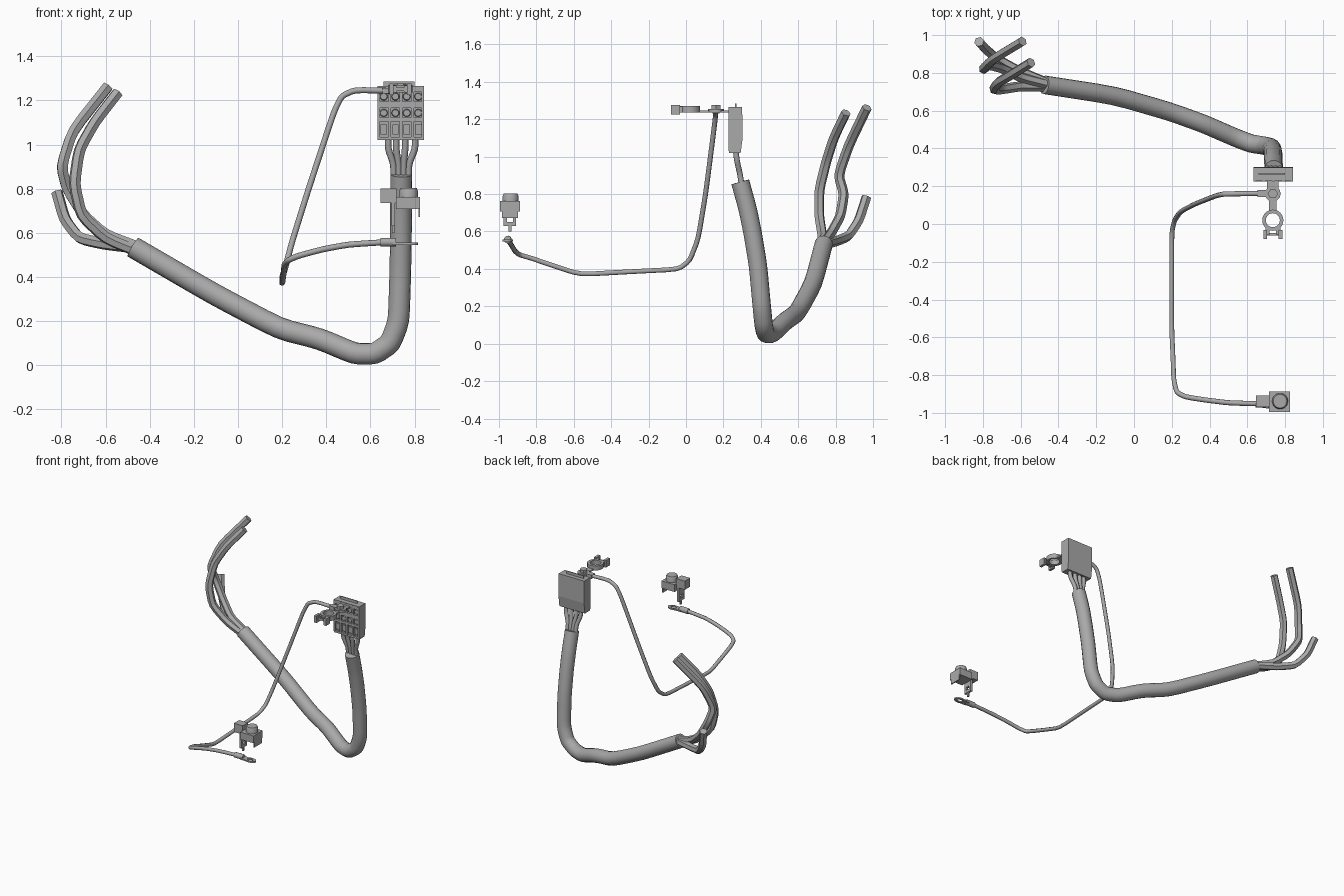
import bpy, bmesh, math
from mathutils import Vector, Matrix

if "Cube" in bpy.data.objects:
    bpy.data.objects.remove(bpy.data.objects["Cube"])

grey = bpy.data.materials.new("grey")
grey.diffuse_color = (0.4, 0.4, 0.4, 1)
grey.use_nodes = True
grey.node_tree.nodes["Principled BSDF"].inputs["Base Color"].default_value = grey.diffuse_color


def finish(name, bm, smooth=True):
    bmesh.ops.recalc_face_normals(bm, faces=bm.faces)
    me = bpy.data.meshes.new(name)
    bm.to_mesh(me)
    bm.free()
    me.materials.append(grey)
    ob = bpy.data.objects.new(name, me)
    bpy.context.collection.objects.link(ob)
    if smooth:
        bpy.ops.object.select_all(action='DESELECT')
        ob.select_set(True)
        bpy.context.view_layer.objects.active = ob
        bpy.ops.object.shade_smooth_by_angle(angle=math.radians(50))
    return ob


def rounded(pts, steps=2):
    """Cut the corners of a path so that bends are soft."""
    pts = [Vector(p) for p in pts]
    out = [pts[0]]
    for a, b, c in zip(pts, pts[1:], pts[2:]):
        p, q = b.lerp(a, 0.25), b.lerp(c, 0.25)
        for i in range(steps + 1):
            t = i / steps
            out.append(p.lerp(b, t).lerp(b.lerp(q, t), t))
    return out + [pts[-1]]


def tube(name, pts, r, sides, steps=2):
    """Sweep a round section along a path, capped at both ends."""
    pts = rounded(pts, steps)
    bm = bmesh.new()
    rings, t0, u = [], None, None
    for i, p in enumerate(pts):
        t = (pts[min(i + 1, len(pts) - 1)] - pts[max(i - 1, 0)]).normalized()
        if u is None:
            u = t.orthogonal().normalized()
        else:
            u = t0.rotation_difference(t) @ u
        v = t.cross(u)
        rings.append([bm.verts.new(p + r * (math.cos(a) * u + math.sin(a) * v))
                      for a in (math.tau * k / sides for k in range(sides))])
        t0 = t
    for a, b in zip(rings, rings[1:]):
        for k in range(sides):
            m = (k + 1) % sides
            bm.faces.new((a[k], a[m], b[m], b[k]))
    bm.faces.new(rings[0])
    bm.faces.new(rings[-1])
    return finish(name, bm)


def boxes(name, *spans):
    """One object from boxes given as (x0, x1, y0, y1, z0, z1)."""
    bm = bmesh.new()
    for x0, x1, y0, y1, z0, z1 in spans:
        m = (Matrix.Translation(((x0 + x1) / 2, (y0 + y1) / 2, (z0 + z1) / 2))
             @ Matrix.Diagonal((x1 - x0, y1 - y0, z1 - z0, 1)))
        bmesh.ops.create_cube(bm, size=1, matrix=m)
    return finish(name, bm, False)


def lathe(name, centre, profile, sides=20, axis='Z', sx=1):
    """Revolve a closed (radius, height) profile; sx stretches it along x."""
    bm = bmesh.new()
    cols = []
    for k in range(sides):
        a = math.tau * k / sides
        cols.append([bm.verts.new((r * math.cos(a) * sx, r * math.sin(a), h))
                     for r, h in profile])
    n = len(profile)
    for k in range(sides):
        a, b = cols[k], cols[(k + 1) % sides]
        for j in range(n):
            i = (j + 1) % n
            bm.faces.new((a[j], b[j], b[i], a[i]))
    bmesh.ops.remove_doubles(bm, verts=bm.verts, dist=1e-5)
    rot = Matrix.Rotation(math.pi / 2, 4, 'X') if axis == 'Y' else Matrix()
    bm.transform(Matrix.Translation(centre) @ rot)
    return finish(name, bm)


def ring(r0, r1, h0, h1):
    return [(r0, h0), (r1, h0), (r1, h1), (r0, h1)]


# main sheath
tube("main_sheath", [(.74, .29, .865), (.738, .33, .72), (.738, .355, .6),
     (.735, .385, .42), (.728, .405, .2), (.69, .415, .1), (.62, .425, .052),
     (.53, .46, .052), (.37, .53, .12), (.19, .595, .165),
     (-.105, .68, .32), (-.475, .737, .535)], .049, 16)

# loose wires fanning out of the sheath
tube("loose_wire_inner", [(-.44, .725, .51), (-.6, .73, .575), (-.71, .712, .68),
     (-.742, .712, .82), (-.72, .75, .975), (-.65, .79, 1.1),
     (-.545, .855, 1.235)], .027, 6)
tube("loose_wire_outer", [(-.44, .735, .53), (-.6, .775, .59), (-.70, .825, .68),
     (-.775, .845, .8), (-.8, .815, .9), (-.75, .87, 1.06),
     (-.59, .967, 1.262)], .027, 6)
tube("loose_wire_low", [(-.44, .74, .53), (-.61, .81, .55), (-.72, .87, .575),
     (-.785, .925, .66), (-.82, .965, .785)], .027, 6)

# four wires entering the terminal block
for i, (xt, xb) in enumerate(((.68, .705), (.716, .727), (.757, .75), (.802, .773))):
    tube(f"block_wire_{i + 1}", [(xt, .265, 1.04), (xt, .272, .98),
         (xb, .288, .91), (xb, .302, .82)], .015, 8)

# thin lead joining the two lugs
tube("thin_lead", [(.69, .162, 1.243), (.53, .16, 1.247), (.47, .158, 1.22),
     (.435, .15, 1.15), (.32, .105, .8), (.245, .065, .56), (.215, .02, .445),
     (.2, -.04, .398), (.2, -.3, .385), (.2, -.565, .37), (.207, -.72, .42),
     (.21, -.82, .455), (.225, -.89, .475), (.27, -.915, .495),
     (.38, -.932, .525), (.5, -.947, .547), (.67, -.952, .558)], .0135, 8)

# terminal block: tapered housing
bm = bmesh.new()
side = [(.245, 1.02), (.292, 1.02), (.303, 1.1), (.3, 1.265), (.245, 1.265)]
face = bm.faces.new([bm.verts.new((.632, y, z)) for y, z in side])
ext = bmesh.ops.extrude_face_region(bm, geom=[face])
bmesh.ops.translate(bm, vec=(.211, 0, 0),
                    verts=[v for v in ext['geom'] if isinstance(v, bmesh.types.BMVert)])
finish("block_housing", bm, False)

# ribs, bands and pockets on the block front
cols = (.66, .713, .764, .816)
ribs = [(x - .006, x + .006, .226, .246, 1.03, 1.26)
        for x in (.638, .687, .738, .79, .837)]
ribs += [(.632, .843, .226, .246, 1.165, 1.195),
         (.632, .843, .228, .246, 1.105, 1.122),
         (.632, .843, .230, .246, 1.02, 1.034),
         (.632, .843, .228, .246, 1.238, 1.265)]
ribs += [(x - .014, x + .014, .236, .246, 1.045, 1.09) for x in cols]
boxes("block_front_ribs", *ribs)
boxes("block_top_post", (.66, .80, .263, .269, 1.26, 1.285))

# block screws with a slot bar
for i, x in enumerate(cols):
    for j, z in enumerate((1.217, 1.143)):
        lathe(f"block_screw_{i + 1}_{j + 1}", (x, .245, z),
              [(0, 0), (.018, 0), (.018, .011), (.015, .015), (0, .015)], 10, 'Y')

# upper clamp: strap, clamp ring, lug and bolt
boxes("clamp_strap", (.715, .755, .07, .23, 1.236, 1.247),
      (.705, .765, .185, .23, 1.236, 1.247))
lathe("clamp_ring", (.735, .02, 0), ring(.037, .056, 1.236, 1.27), 24)
boxes("clamp_jaws", (.695, .718, -.058, -.02, 1.236, 1.268),
      (.752, .775, -.058, -.02, 1.236, 1.268))
boxes("clamp_bolt", (.685, .705, -.08, -.032, 1.225, 1.277),
      (.765, .785, -.08, -.032, 1.225, 1.277),
      (.70, .77, -.062, -.048, 1.243, 1.259))
lathe("upper_lug_ring", (.735, .16, 0),
      [(0, 1.236), (.042, 1.236), (.042, 1.254), (0, 1.254)], 12)
lathe("upper_lug_nut", (.735, .16, 0),
      [(0, 1.25), (.027, 1.25), (.027, 1.276), (0, 1.276)], 6)
boxes("upper_lug_crimp", (.655, .71, .142, .18, 1.23, 1.257))

# lower lug: crimp barrel and flat eye
tube("lower_lug_crimp", [(.645, -.952, .557), (.68, -.953, .558),
     (.715, -.954, .557)], .02, 10)
boxes("lower_lug_tongue", (.70, .745, -.977, -.931, .546, .556))
lathe("lower_lug_eye", (.77, -.954, 0), ring(.014, .028, .546, .556), 20, sx=1.6)

# separate post connector
boxes("post_body", (.715, .825, -.995, -.887, .708, .762),
      (.817, .825, -.985, -.897, .672, .71))
lathe("post_cap", (.773, -.938, 0),
      [(0, .75), (.042, .75), (.042, .79), (.036, .803), (0, .803)], 24)
boxes("post_side_box", (.645, .717, -.97, -.908, .735, .8))
boxes("post_blade", (.695, .712, -.975, -.957, .63, .74),
      (.695, .712, -.926, -.908, .63, .74),
      (.695, .712, -.957, -.926, .63, .652),
      (.695, .712, -.957, -.926, .675, .74),
      (.698, .709, -.949, -.934, .6, .632))
